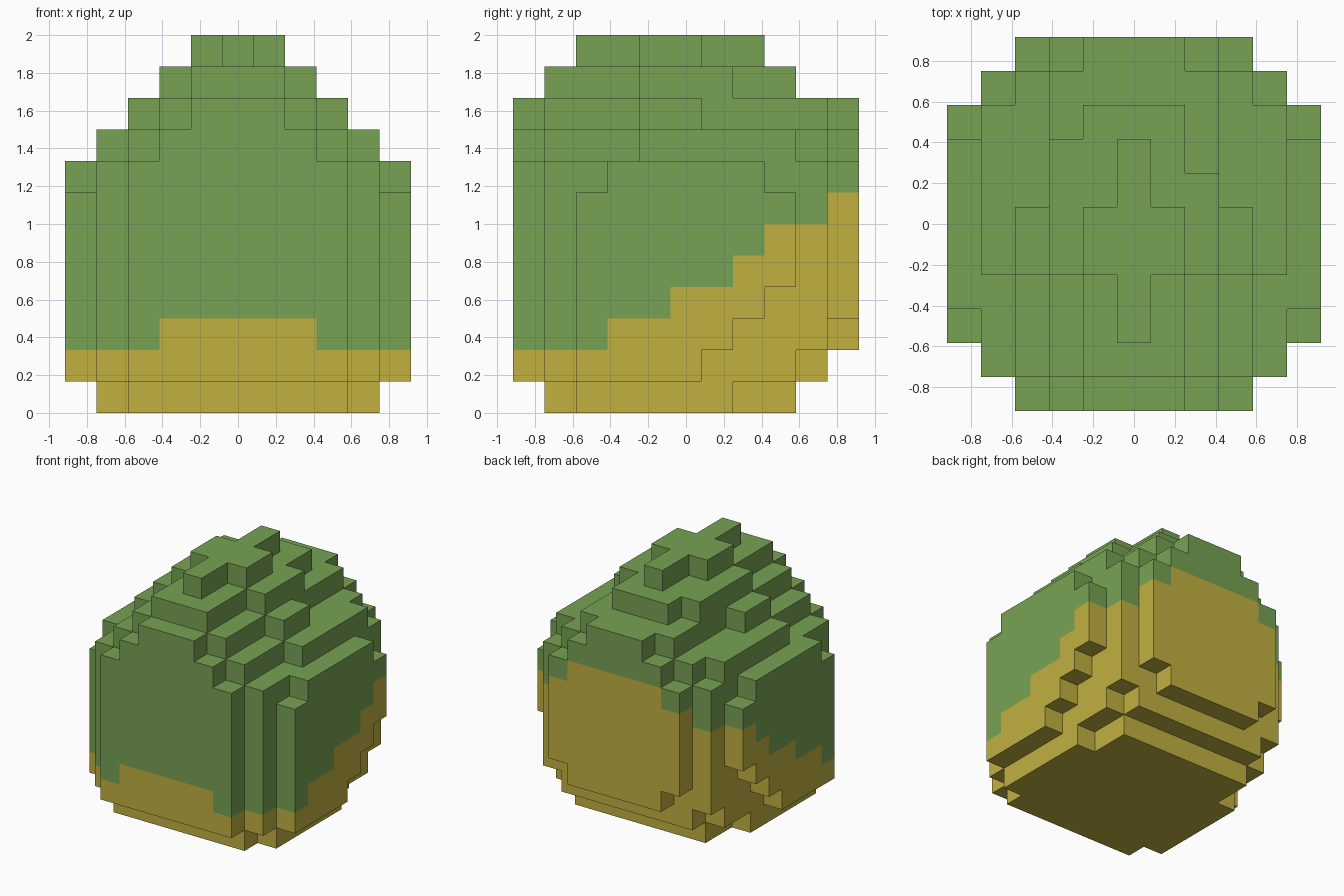
import bpy
import bmesh
from mathutils import Vector

if "Cube" in bpy.data.objects:
    bpy.data.objects.remove(bpy.data.objects["Cube"])

S = 1 / 6              # edge of one block
HALF = 5               # columns run -5..5 in x, rows 0..10 in y, layers 0..11 in z


def material(name, rgb):
    mat = bpy.data.materials.new(name)
    mat.diffuse_color = (*rgb, 1)
    mat.use_nodes = True
    mat.node_tree.nodes["Principled BSDF"].inputs["Base Color"].default_value = mat.diffuse_color
    return mat


# Each layer is a union of slabs: (left reach, right reach, first row, last row)
def sym(half, first, last):
    return (half, half, first, last)


wall = [sym(4, 1, 9), sym(3, 0, 10)]
layers = [
    [sym(4, 2, 6), sym(3, 1, 8)],                              # foot
    [sym(5, 2, 5), sym(4, 1, 8), sym(3, 0, 9)],                # flared base
    [sym(5, 2, 6), sym(4, 1, 9), sym(3, 0, 9), sym(2, 10, 10)],
    wall + [sym(5, 2, 7)],                                     # body
    wall + [sym(5, 2, 8)],
    wall + [sym(5, 2, 8)],
    wall + [sym(5, 2, 8)],
    wall + [sym(5, 3, 7)],
    [sym(2, 0, 10), sym(3, 1, 9), sym(4, 4, 8)],               # stepped dome
    [sym(1, 0, 10), sym(2, 1, 9), sym(3, 4, 5)],
    [sym(1, 1, 8), (2, 1, 4, 7), (1, 2, 4, 6)],
    [sym(0, 2, 7), sym(1, 4, 5)],                              # cross-shaped cap
]

blocks = {(x, y, z)
          for z, slabs in enumerate(layers)
          for left, right, first, last in slabs
          for x in range(-left, right + 1)
          for y in range(first, last + 1)}

# Height of the yellow underside, in blocks, rising from front to back
YELLOW_TOP = [2, 2, 2, 3, 3, 4, 4, 5, 6, 6, 7]


def is_yellow(x, y, z):
    raised = 1 if y in (0, 10) and abs(x) <= 2 else 0
    return z < YELLOW_TOP[y] + raised


# Emit only the exposed block faces
bm = bmesh.new()
for block in sorted(blocks):
    centre = Vector((block[0], block[1] - HALF, block[2] + 0.5))
    for axis in range(3):
        for sign in (-1, 1):
            neighbour = list(block)
            neighbour[axis] += sign
            if tuple(neighbour) in blocks:
                continue
            n, u, v = Vector(), Vector(), Vector()
            n[axis] = sign * 0.5
            u[(axis + 1) % 3] = 0.5
            v[(axis + 2) % 3] = 0.5 * sign
            corners = (-u - v, u - v, u + v, v - u)
            face = bm.faces.new([bm.verts.new((centre + n + c) * S) for c in corners])
            face.material_index = int(is_yellow(*block))
bmesh.ops.remove_doubles(bm, verts=bm.verts[:], dist=0.001)

mesh = bpy.data.meshes.new("stepped_round_body")
bm.to_mesh(mesh)
bm.free()
mesh.materials.append(material("leaf green", (0.187, 0.361, 0.087)))
mesh.materials.append(material("mustard yellow", (0.527, 0.434, 0.051)))
body = bpy.data.objects.new("stepped_round_body", mesh)
bpy.context.collection.objects.link(body)
